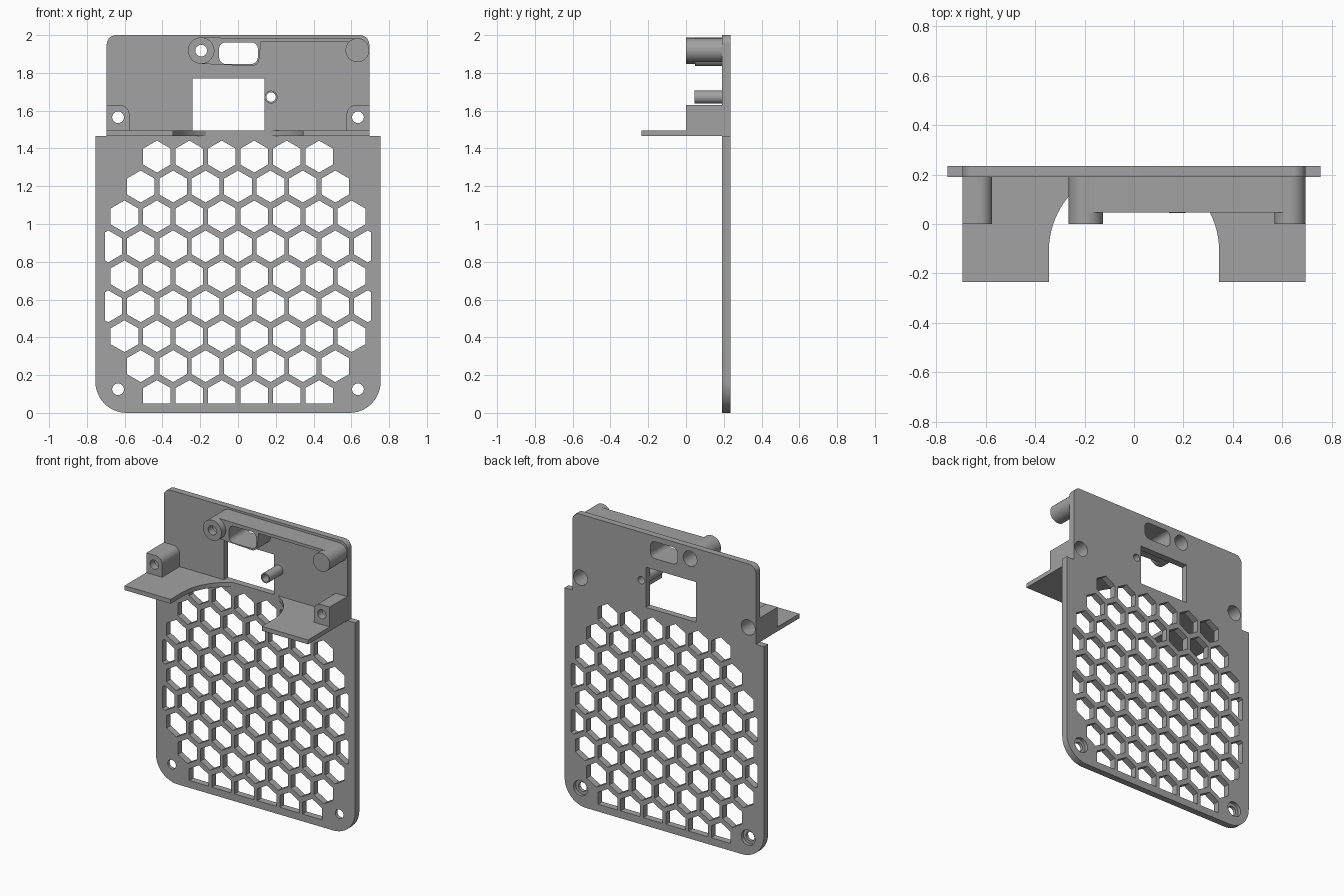
import bpy, bmesh, math
from mathutils import Vector

if "Cube" in bpy.data.objects:
    bpy.data.objects.remove(bpy.data.objects["Cube"])

grey = bpy.data.materials.new("plain grey")
grey.use_nodes = True
GREY = (0.36, 0.36, 0.36, 1)
grey.diffuse_color = GREY
grey.node_tree.nodes["Principled BSDF"].inputs["Base Color"].default_value = GREY

FRONT, BACK = 0.19, 0.235  # plate faces in y


def circle(x, z, r, n=40):
    return [Vector((x + r * math.cos(math.tau * i / n), z + r * math.sin(math.tau * i / n)))
            for i in range(n)]


def rounded(corners, steps=8):
    """Outline from (x, z, radius) corners."""
    out = []
    for i, (x, z, r) in enumerate(corners):
        p = Vector((x, z))
        if not r:
            out.append(p)
            continue
        u = (Vector(corners[i - 1][:2]) - p).normalized()
        v = (Vector(corners[(i + 1) % len(corners)][:2]) - p).normalized()
        half = u.angle(v) / 2
        c = p + (u + v).normalized() * r / math.sin(half)
        a = p + u * r / math.tan(half) - c
        b = p + v * r / math.tan(half) - c
        a0 = math.atan2(a.y, a.x)
        turn = (math.atan2(b.y, b.x) - a0 + math.pi) % math.tau - math.pi
        for k in range(steps + 1):
            t = a0 + turn * k / steps
            out.append(c + r * Vector((math.cos(t), math.sin(t))))
    return out


def clip(pts, dist):
    out = []
    for p, q in zip(pts, pts[1:] + pts[:1]):
        dp, dq = dist(p), dist(q)
        if dp >= 0:
            out.append(p)
        if dp * dq < 0:
            out.append(p.lerp(q, dp / (dp - dq)))
    return out


def prism(name, outlines, a, b, upright=False):
    """Extrude outlines from a to b, along y (or along z if upright)."""
    bm = bmesh.new()
    for pts in outlines:
        place = (lambda p, d: (p.x, p.y, d)) if upright else (lambda p, d: (p.x, d, p.y))
        lo = [bm.verts.new(place(p, a)) for p in pts]
        hi = [bm.verts.new(place(p, b)) for p in pts]
        bm.faces.new(lo)
        bm.faces.new(hi)
        for i in range(len(pts)):
            j = (i + 1) % len(pts)
            bm.faces.new((lo[i], lo[j], hi[j], hi[i]))
    bmesh.ops.recalc_face_normals(bm, faces=bm.faces)
    mesh = bpy.data.meshes.new(name)
    bm.to_mesh(mesh)
    bm.free()
    mesh.materials.append(grey)
    obj = bpy.data.objects.new(name, mesh)
    bpy.context.collection.objects.link(obj)
    return obj


def activate(obj):
    bpy.ops.object.select_all(action='DESELECT')
    obj.select_set(True)
    bpy.context.view_layer.objects.active = obj


def cut(obj, outlines, a, b):
    tool = prism("cutter", outlines, a, b)
    tool.hide_render = True
    mod = obj.modifiers.new("cut", 'BOOLEAN')
    mod.operation, mod.solver, mod.object = 'DIFFERENCE', 'EXACT', tool
    activate(obj)
    bpy.ops.object.modifier_apply(modifier=mod.name)
    bpy.data.objects.remove(tool)


# Shared hole positions
SX, LOW, HIGH = 0.635, 0.125, 1.565
BOSS = (-0.195, 1.918)
PIN = (0.175, 1.672)
THROUGH, BORE = 0.031, 0.052
slot = rounded([(-0.1, 1.847, 0.035), (0.105, 1.847, 0.035),
                (0.105, 1.962, 0.035), (-0.1, 1.962, 0.035)])

# Back plate: wide lower panel, narrower upper panel
plate = prism("back_plate", [rounded([
    (-0.755, 0, 0.165), (0.755, 0, 0.165), (0.755, 1.465, 0), (0.695, 1.465, 0),
    (0.695, 2, 0.05), (-0.695, 2, 0.05), (-0.695, 1.465, 0), (-0.755, 1.465, 0)], 12)],
    FRONT, BACK)

# Honeycomb vents, trimmed at the panel border
vents = []
for row, count in enumerate((6, 7, 8, 9, 8, 9, 8, 7, 6)):
    for col in range(count):
        cx, cz = (col - (count - 1) / 2) * 0.1717, 1.357 - row * 0.1585
        hexagon = [Vector((cx + 0.0845 * math.sin(math.pi * k / 3),
                           cz + 0.0845 * math.cos(math.pi * k / 3))) for k in range(6)]
        hexagon = clip(hexagon, lambda p: 0.705 - abs(p.x))
        vents.append(clip(hexagon, lambda p: p.y - 0.05))
cut(plate, vents, 0.1, 0.3)

# Window, slot, screw holes and pin hole
window = rounded([(-0.24, 1.495, 0), (0.14, 1.495, 0), (0.14, 1.77, 0), (-0.24, 1.77, 0)])
low_holes = [circle(s * SX, LOW, THROUGH) for s in (-1, 1)]
cut(plate, [window, slot, circle(*PIN, 0.025)] + low_holes, 0.1, 0.3)
cut(plate, [circle(s * SX, HIGH, BORE) for s in (-1, 1)] + [circle(*BOSS, BORE)], 0.1, 0.3)
cut(plate, [circle(s * SX, LOW, BORE) for s in (-1, 1)], 0.212, 0.3)

parts = [plate]
for side, s in (("right", -1), ("left", 1)):
    # Shelf half with a curved inner edge
    R, end = 0.345, math.asin(0.3 / 0.345)
    edge = [Vector((s * R * math.cos(end * k / 16), -0.11 + R * math.sin(end * k / 16)))
            for k in range(17)]
    corners = [Vector((s * 0.695, FRONT)), Vector((s * 0.695, -0.235)), Vector((s * R, -0.235))]
    parts.append(prism(side + "_shelf", [corners + edge], 1.465, 1.495, upright=True))

    # Screw block standing on the shelf
    block = prism(side + "_screw_block", [rounded([
        (s * 0.575, 1.495, 0), (s * 0.695, 1.495, 0),
        (s * 0.695, 1.63, 0), (s * 0.575, 1.63, 0.05)])], 0, FRONT)
    cut(block, [circle(s * SX, HIGH, THROUGH)], -0.1, 0.3)
    cut(block, [circle(s * SX, HIGH, BORE)], 0.05, 0.3)
    parts.append(block)

# Hollow boss and solid boss at the top
boss = prism("hollow_boss", [circle(*BOSS, 0.07)], 0, FRONT)
cut(boss, [circle(*BOSS, THROUGH)], -0.1, 0.3)
cut(boss, [circle(*BOSS, BORE)], 0.05, 0.3)
parts += [boss, prism("solid_boss", [circle(0.632, 1.92, 0.063)], 0, FRONT)]

# Slot surround and the rib that joins the bosses
surround = prism("slot_surround", [rounded([
    (-0.195, 1.848, 0), (0.108, 1.834, 0.04), (0.125, 1.984, 0), (-0.195, 1.987, 0)])],
    0.047, FRONT)
cut(surround, [slot], -0.1, 0.3)
cut(surround, [circle(*BOSS, 0.069)], -0.1, 0.3)
parts += [surround, prism("top_rib", [rounded([
    (0.124, 1.964, 0), (0.632, 1.964, 0), (0.632, 1.983, 0), (0.124, 1.984, 0)])],
    0.047, FRONT)]

# Small hollow pin
pin = prism("hollow_pin", [circle(*PIN, 0.034, 24)], 0.045, FRONT)
cut(pin, [circle(*PIN, 0.025)], -0.1, 0.3)
parts.append(pin)

for obj in parts:
    activate(obj)
    bpy.ops.object.shade_smooth_by_angle(angle=math.radians(30))
